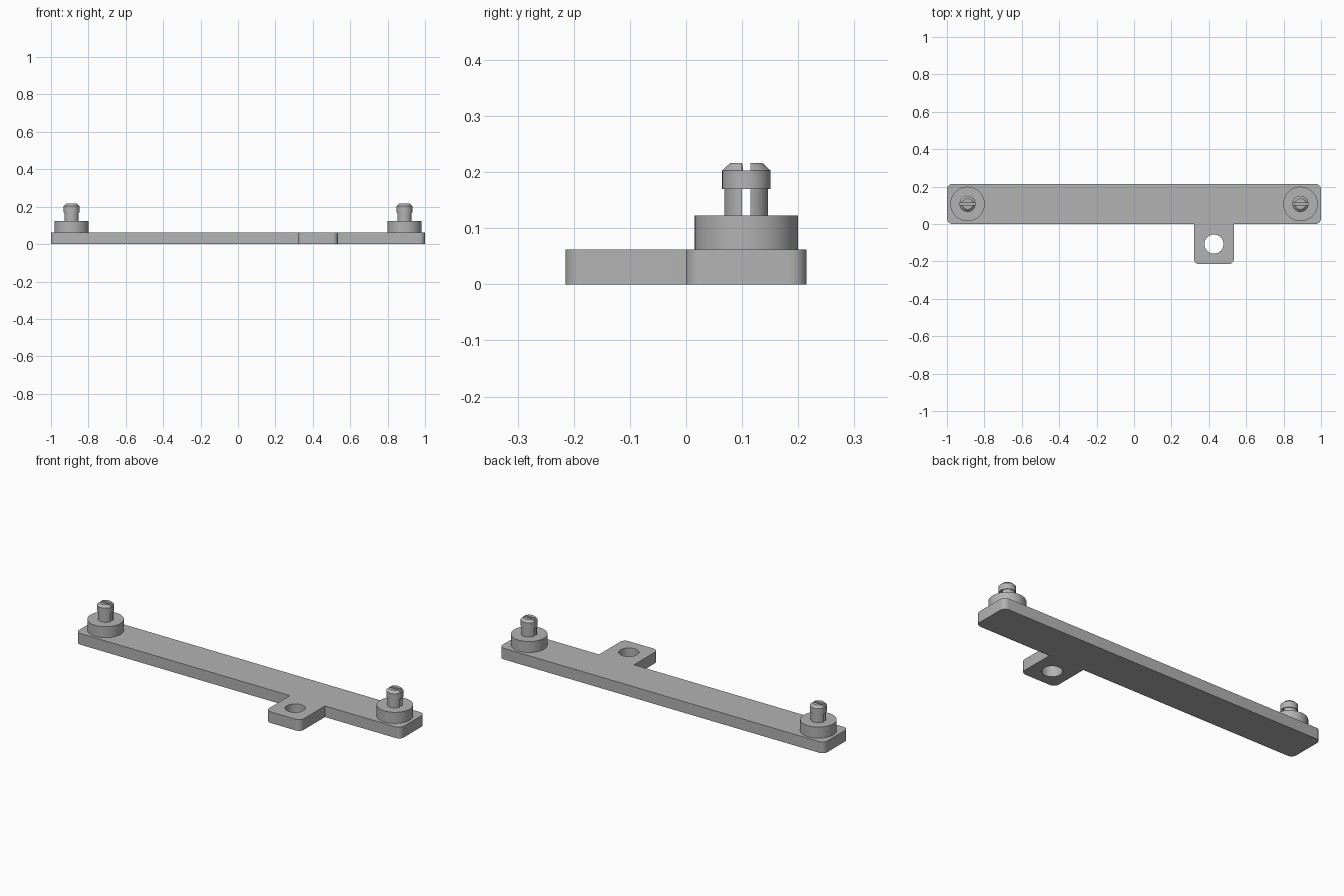
import bpy
import bmesh
import math

if "Cube" in bpy.data.objects:
    bpy.data.objects.remove(bpy.data.objects["Cube"], do_unlink=True)

grey = bpy.data.materials.new("plain_grey")
grey.use_nodes = True
grey.diffuse_color = (0.45, 0.45, 0.45, 1)
grey.node_tree.nodes["Principled BSDF"].inputs["Base Color"].default_value = (0.45, 0.45, 0.45, 1)

PLATE_TOP = 0.062
BOSS_TOP = 0.123
HEAD_BASE = 0.17
SHOULDER = 0.203
TOP = 0.216
DEPTH = 0.215
SLOT = 0.015


def finish(name, bm):
    bmesh.ops.recalc_face_normals(bm, faces=bm.faces)
    mesh = bpy.data.meshes.new(name)
    bm.to_mesh(mesh)
    bm.free()
    mesh.materials.append(grey)
    obj = bpy.data.objects.new(name, mesh)
    bpy.context.collection.objects.link(obj)
    return obj


def lathe(name, x, y, profile, segments=48):
    """Closed solid turned from (radius, height) pairs."""
    bm = bmesh.new()
    rings = []
    for r, z in profile:
        rings.append([bm.verts.new((x + r * math.cos(a), y + r * math.sin(a), z))
                      for a in (math.tau * i / segments for i in range(segments))])
    for low, high in zip(rings, rings[1:]):
        for i in range(segments):
            j = (i + 1) % segments
            bm.faces.new((low[i], low[j], high[j], high[i]))
    bm.faces.new(rings[0][::-1])
    bm.faces.new(rings[-1])
    return finish(name, bm)


def slot_box(x, y, z0, z1):
    bm = bmesh.new()
    bmesh.ops.create_cube(bm, size=1)
    bmesh.ops.scale(bm, vec=(0.2, SLOT, z1 - z0), verts=bm.verts)
    bmesh.ops.translate(bm, vec=(x, y, (z0 + z1) / 2), verts=bm.verts)
    return finish("slot_cutter", bm)


def activate(obj):
    bpy.ops.object.select_all(action="DESELECT")
    obj.select_set(True)
    bpy.context.view_layer.objects.active = obj


def cut(obj, cutter):
    mod = obj.modifiers.new("cut", "BOOLEAN")
    mod.operation = "DIFFERENCE"
    mod.solver = "EXACT"
    mod.object = cutter
    activate(obj)
    bpy.ops.object.modifier_apply(modifier=mod.name)
    bpy.data.objects.remove(cutter, do_unlink=True)


def smooth(obj):
    activate(obj)
    bpy.ops.object.shade_smooth_by_angle(angle=math.radians(30))


# Base plate: long bar with a mounting tab, outer corners rounded
tab_left, tab_right = 0.32, 0.535
outline = [(-1, 0), (tab_left, 0), (tab_left, -DEPTH), (tab_right, -DEPTH),
           (tab_right, 0), (1, 0), (1, DEPTH), (-1, DEPTH)]
bm = bmesh.new()
face = bm.faces.new([bm.verts.new((x, y, 0)) for x, y in outline])
ext = bmesh.ops.extrude_face_region(bm, geom=[face])
bmesh.ops.translate(bm, vec=(0, 0, PLATE_TOP),
                    verts=[v for v in ext["geom"] if isinstance(v, bmesh.types.BMVert)])
corners = []
for e in bm.edges:
    a, b = (v.co for v in e.verts)
    upright = abs(a.z - b.z) > 0.01
    inner = abs(a.y) < 0.001 and abs(a.x) < 0.9
    if upright and not inner:
        corners.append(e)
bmesh.ops.bevel(bm, geom=corners, offset=0.03, segments=8, profile=0.5, affect="EDGES")
plate = finish("base_plate", bm)

# Screw hole in the tab
hole_x = (tab_left + tab_right) / 2
cut(plate, lathe("hole_cutter", hole_x, -DEPTH / 2, [(0.051, -0.1), (0.051, 0.2)]))
smooth(plate)

# Snap pins: boss, split shaft and slotted, chamfered head
for side, x in (("left", 0.89), ("right", -0.89)):
    y = DEPTH / 2
    boss = lathe(side + "_boss", x, y, [(0.092, PLATE_TOP), (0.092, BOSS_TOP)], 64)
    shaft = lathe(side + "_pin_shaft", x, y, [(0.039, BOSS_TOP), (0.039, HEAD_BASE)])
    cut(shaft, slot_box(x, y, BOSS_TOP - 0.05, HEAD_BASE + 0.05))
    head = lathe(side + "_pin_head", x, y,
                 [(0.043, HEAD_BASE), (0.043, SHOULDER), (0.029, TOP)])
    cut(head, slot_box(x, y, SHOULDER, TOP + 0.05))
    for part in (boss, shaft, head):
        smooth(part)
